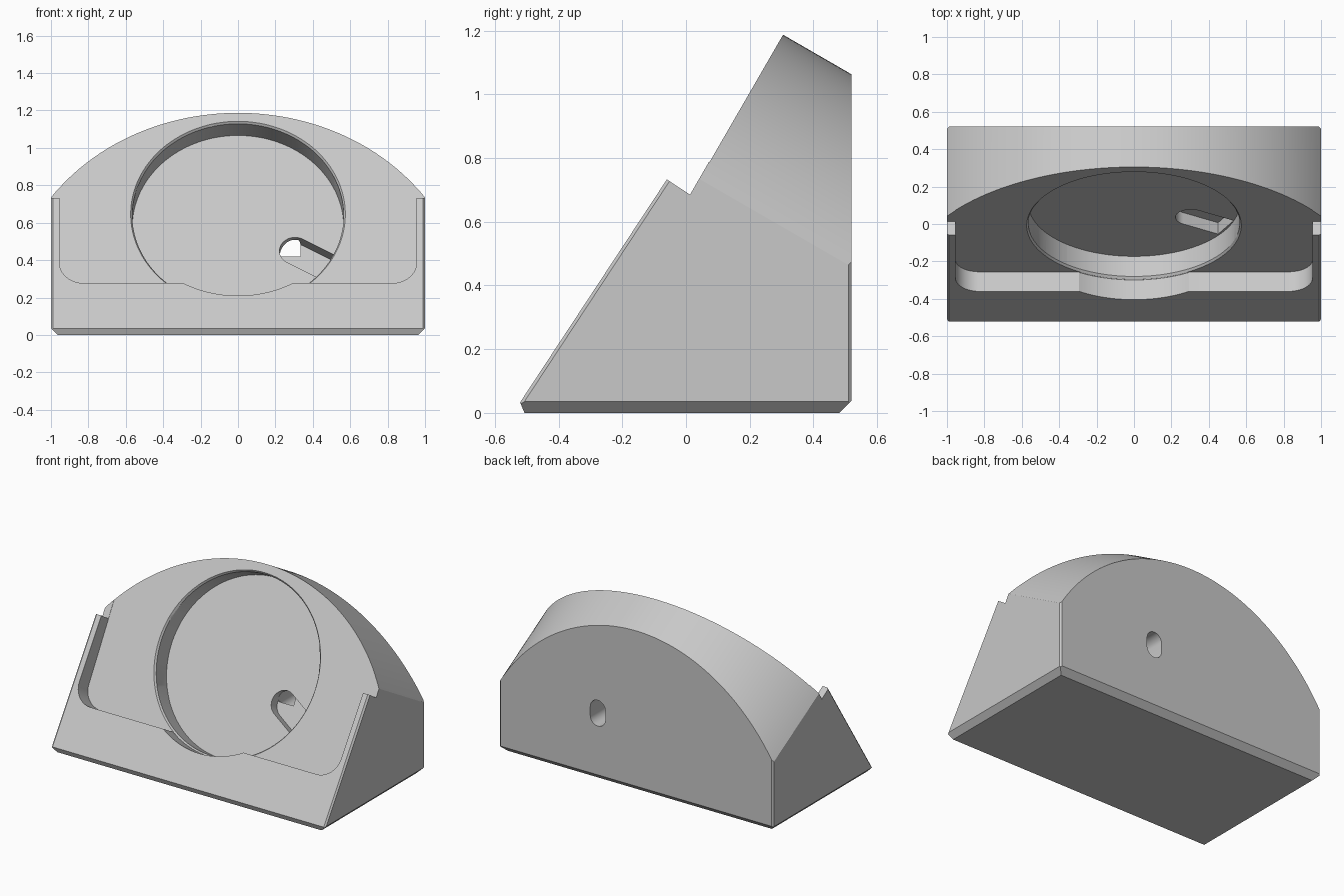
import bpy
import bmesh
from math import sin, cos, pi, radians, sqrt
from mathutils import Matrix, Vector

cube = bpy.data.objects.get("Cube")
if cube:
    bpy.data.objects.remove(cube, do_unlink=True)

grey = bpy.data.materials.new("plain grey")
grey.use_nodes = True
colour = (0.58, 0.58, 0.58, 1)
grey.diffuse_color = colour
grey.node_tree.nodes["Principled BSDF"].inputs["Base Color"].default_value = colour


def frame(a, b, c, origin=(0, 0, 0)):
    """Matrix whose first two axes hold a profile and whose third is its depth."""
    m = Matrix((a, b, c)).transposed().to_4x4()
    m.translation = origin
    return m


X, Y, Z = (1, 0, 0), (0, 1, 0), (0, 0, 1)
UP = Vector((0, sin(radians(30)), cos(radians(30))))    # up the leaning face
OUT = Vector((0, -UP.z, UP.y))                          # out of the leaning face
CENTRE = Vector((0, -0.01, 0.646))                      # dish centre on that face
SIDE = frame(Y, Z, X)
FRONT = frame(X, Z, Y)
FACE = frame(X, UP, OUT, CENTRE)


def prism(name, profile, matrix, start, end, grow=0.0):
    """Extrude a profile; grow flares a round profile at the end."""
    bm = bmesh.new()
    rings = []
    for depth, extra in ((start, 0), (end, grow)):
        ring = []
        for p in profile:
            p = Vector(p)
            if extra:
                p += p.normalized() * extra
            ring.append(bm.verts.new(matrix @ Vector((p.x, p.y, depth))))
        rings.append(ring)
        bm.faces.new(ring)
    n = len(profile)
    for i in range(n):
        j = (i + 1) % n
        bm.faces.new((rings[0][i], rings[0][j], rings[1][j], rings[1][i]))
    bmesh.ops.recalc_face_normals(bm, faces=bm.faces)
    mesh = bpy.data.meshes.new(name)
    bm.to_mesh(mesh)
    bm.free()
    mesh.materials.append(grey)
    obj = bpy.data.objects.new(name, mesh)
    bpy.context.collection.objects.link(obj)
    return obj


def arc(cx, cy, r, first, last, steps):
    angles = [radians(first + (last - first) * i / steps) for i in range(steps + 1)]
    return [(cx + r * cos(a), cy + r * sin(a)) for a in angles]


def cut(target, tool, operation="DIFFERENCE"):
    mod = target.modifiers.new("cut", "BOOLEAN")
    mod.operation = operation
    mod.solver = "EXACT"
    mod.object = tool
    bpy.context.view_layer.objects.active = target
    bpy.ops.object.modifier_apply(modifier=mod.name)
    bpy.data.objects.remove(tool, do_unlink=True)


# Leaning wedge with the stepped lip, side edges lightly chamfered
crest = CENTRE + UP * 0.8
wedge = [(-0.507, 0), (-0.521, 0.033), (-0.06, 0.733), (0.0125, 0.685),
         (crest.y, crest.z), (0.52, crest.z), (0.52, 0.038), (0.482, 0)]
body = prism("stand_body", wedge, SIDE, -1, 1)
bm = bmesh.new()
bm.from_mesh(body.data)
edges = [e for e in bm.edges
         if abs(e.verts[0].co.x - e.verts[1].co.x) < 0.01
         and max(v.co.z for v in e.verts) > 0.1
         and min(v.co.y for v in e.verts) < 0.6
         and not any(abs(v.co.y - 0.0125) < 0.001 for v in e.verts)]
bmesh.ops.bevel(bm, geom=edges, offset=0.01, segments=1, affect="EDGES")
bm.to_mesh(body.data)
bm.free()

# Chamfered foot along the two sides
foot = [(-0.965, 0), (-1, 0.035), (-1.001, 2), (1.001, 2), (1, 0.035), (0.965, 0)]
cut(body, prism("foot_tool", foot, FRONT, -2, 2), "INTERSECT")

# Arched top, running square to the leaning face
radius, drop = 1.217, -0.591
half = 59.6
arch = arc(0, drop, radius, 90 - half, 90 + half, 96) + [(-1.1, -3), (1.1, -3)]
cut(body, prism("arch_tool", arch, FACE, -3, 1), "INTERSECT")

# Shallow pocket with rounded lower corners, leaving the lip
w, low, r = 0.955, -0.495, 0.13
pocket = (arc(-w + r, low + r, r, 180, 270, 12)
          + arc(w - r, low + r, r, 270, 360, 12) + [(w, 1.5), (-w, 1.5)])
cut(body, prism("pocket_tool", pocket, FACE, -0.002, 1))

# Round dish with a chamfered rim
circle = arc(0, 0, 0.565, 0, 360, 128)[:-1]
DEPTH = -0.138
cut(body, prism("dish_tool", circle, FACE, DEPTH, 1))
cut(body, prism("rim_tool", circle, FACE, -0.014, 0.002, 0.012))
wide = [Vector(p) * 1.018 for p in circle]
cut(body, prism("lip_tool", wide, FACE, -0.001, 1))

# Cable channel: a rounded trough running out to the dish wall
along = Vector((cos(radians(-30)), sin(radians(-30)), 0))
across = Vector((-along.y, along.x, 0))
trough_frame = FACE @ frame(along, across, Z, (0.305, -0.147, DEPTH))
slot = arc(0, 0, 0.083, 90, 270, 24) + [(0.215, -0.083), (0.215, 0.083)]
cut(body, prism("channel_tool", slot, trough_frame, -0.07, 0.02))

# Cable hole straight through the back
hole = arc(0.28, 0.475, 0.055, 0, 180, 20) + arc(0.28, 0.415, 0.055, 180, 360, 20)
cut(body, prism("hole_tool", hole, FRONT, 0.1, 1))

bpy.ops.object.select_all(action="DESELECT")
body.select_set(True)
bpy.context.view_layer.objects.active = body
bpy.ops.object.shade_smooth_by_angle(angle=radians(25))
